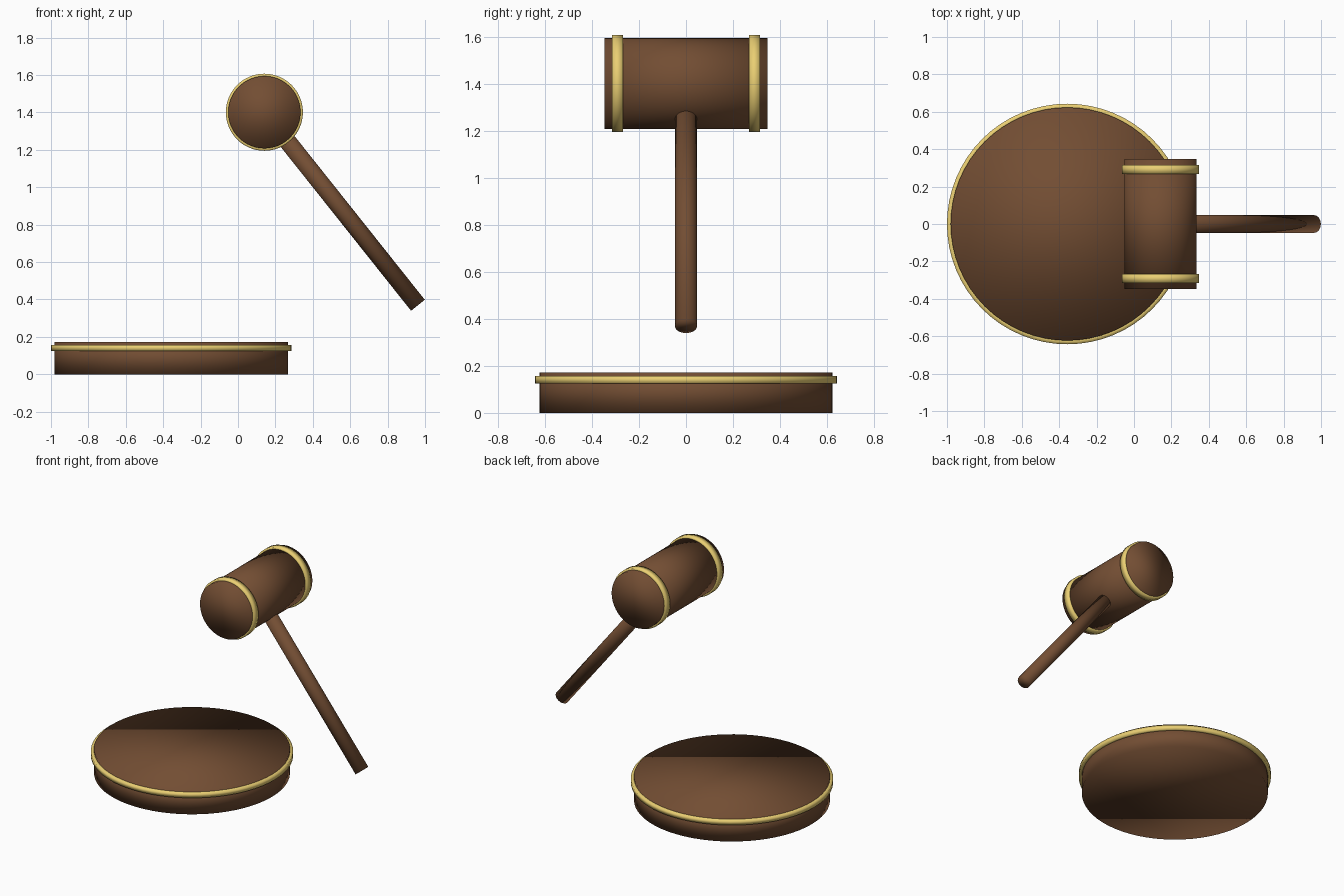
import bpy, bmesh
from math import cos, sin, tau
from mathutils import Vector

if "Cube" in bpy.data.objects:
    bpy.data.objects.remove(bpy.data.objects["Cube"])

N = 64


def material(name, color):
    m = bpy.data.materials.new(name)
    m.diffuse_color = (*color, 1)
    m.use_nodes = True
    m.node_tree.nodes["Principled BSDF"].inputs["Base Color"].default_value = m.diffuse_color
    return m


wood = material("dark_wood", (0.17, 0.075, 0.033))
brass = material("brass", (0.82, 0.62, 0.17))


def finish(name, bm, start, end, mat):
    """Place a part built along local z so that it runs from start to end."""
    bmesh.ops.recalc_face_normals(bm, faces=bm.faces)
    for f in bm.faces:
        f.smooth = True
    mesh = bpy.data.meshes.new(name)
    bm.to_mesh(mesh)
    bm.free()
    mesh.materials.append(mat)
    obj = bpy.data.objects.new(name, mesh)
    bpy.context.collection.objects.link(obj)
    obj.location = (start + end) / 2
    obj.rotation_euler = (end - start).to_track_quat('Z', 'Y').to_euler()
    return obj


def rod(name, start, end, radius, mat):
    start, end = Vector(start), Vector(end)
    bm = bmesh.new()
    bmesh.ops.create_cone(bm, cap_ends=True, segments=N, radius1=radius,
                          radius2=radius, depth=(end - start).length)
    finish(name, bm, start, end, mat)


def band(name, start, end, outer, inner, mat):
    start, end = Vector(start), Vector(end)
    h = (end - start).length / 2
    profile = [(inner, -h), (outer, -h), (outer, h), (inner, h)]
    bm = bmesh.new()
    rings = [[bm.verts.new((r * cos(tau * i / N), r * sin(tau * i / N), z))
              for r, z in profile] for i in range(N)]
    for i in range(N):
        a, b = rings[i], rings[(i + 1) % N]
        for j in range(4):
            k = (j + 1) % 4
            bm.faces.new((a[j], b[j], b[k], a[k]))
    finish(name, bm, start, end, mat)


# Sounding block with its brass rim
bx = -0.357
rod("sounding_block", (bx, 0, 0), (bx, 0, 0.172), 0.623, wood)
band("block_rim", (bx, 0, 0.124), (bx, 0, 0.157), 0.643, 0.61, brass)

# Mallet head with a brass band near each end
hx, hz = 0.141, 1.401
rod("mallet_head", (hx, -0.347, hz), (hx, 0.347, hz), 0.193, wood)
for side, s in (("front", -1), ("back", 1)):
    band(side + "_band", (hx, s * 0.268, hz), (hx, s * 0.315, hz), 0.206, 0.185, brass)

# Slanted handle running out of the head
rod("handle", (hx, 0, hz), (0.962, 0, 0.369), 0.047, wood)
